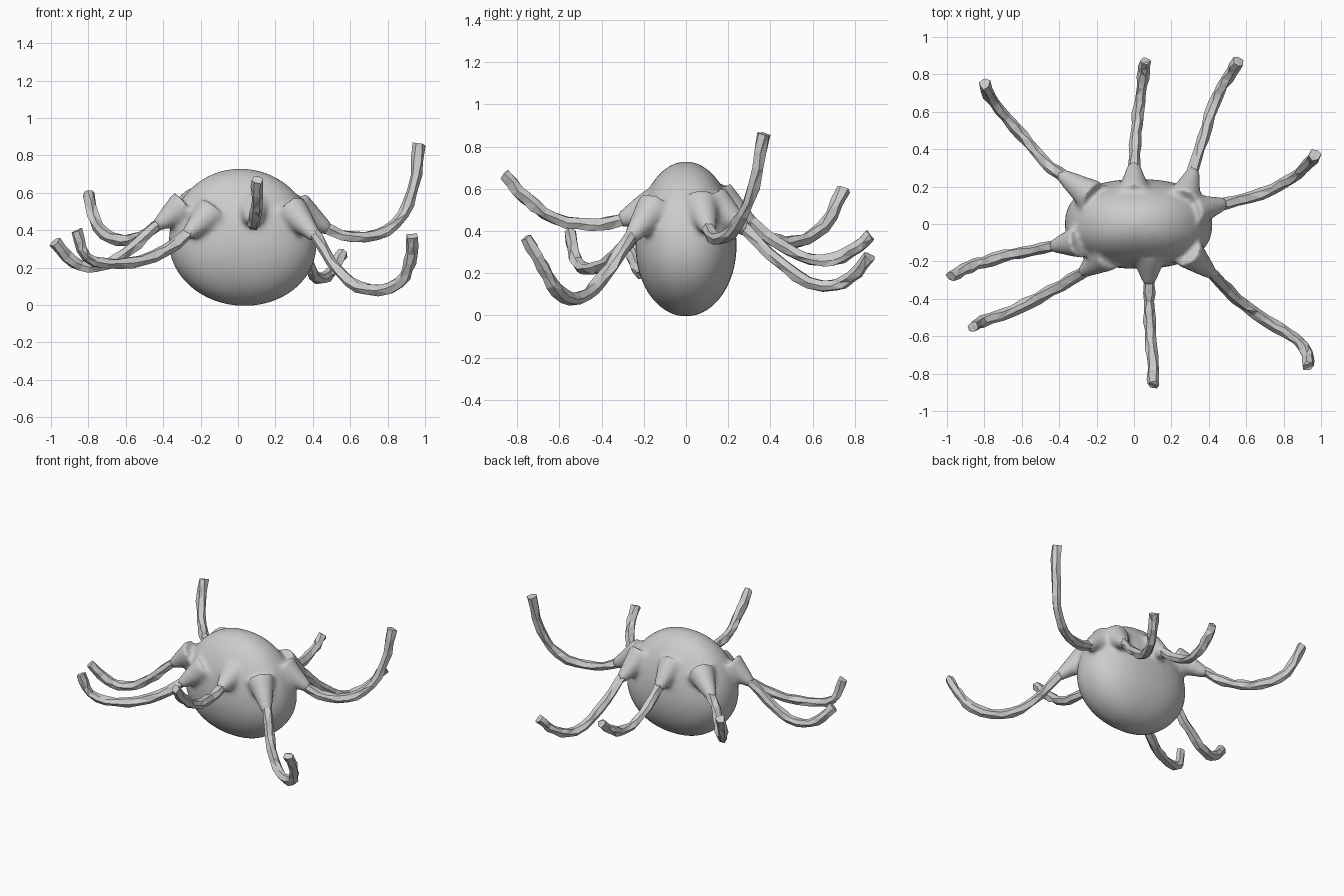
import bpy, bmesh, random
from mathutils import Vector

random.seed(4)
cube = bpy.data.objects.get("Cube")
if cube:
    bpy.data.objects.remove(cube, do_unlink=True)

grey = bpy.data.materials.new("plain grey")
grey.use_nodes = True
colour = (0.6, 0.6, 0.6, 1)
grey.diffuse_color = colour
grey.node_tree.nodes["Principled BSDF"].inputs["Base Color"].default_value = colour

# Path of each limb, from its root on the body to its tip
LIMBS = {
    "back_right_limb": [(-.27, .18, .52), (-.40, .27, .45), (-.52, .38, .37), (-.64, .52, .35),
                        (-.75, .65, .42), (-.80, .75, .60)],
    "back_middle_limb": [(0, .20, .52), (0, .32, .43), (.01, .48, .31), (.03, .65, .26),
                         (.05, .78, .30), (.06, .87, .38)],
    "back_left_limb": [(.28, .17, .50), (.32, .29, .40), (.37, .46, .24), (.43, .65, .14),
                       (.50, .78, .18), (.56, .87, .28)],
    "left_limb": [(.36, .08, .49), (.49, .11, .40), (.68, .16, .365), (.84, .24, .43),
                  (.93, .32, .61), (.97, .37, .86)],
    "front_left_limb": [(.32, -.18, .47), (.42, -.27, .36), (.55, -.40, .17), (.70, -.51, .08),
                        (.86, -.61, .12), (.92, -.68, .23), (.93, -.76, .37)],
    "front_middle_limb": [(.08, -.21, .49), (.08, -.32, .45), (.08, -.46, .43), (.09, -.62, .46),
                          (.10, -.76, .56), (.10, -.86, .67)],
    "front_right_limb": [(-.18, -.19, .46), (-.28, -.26, .37), (-.45, -.36, .26), (-.65, -.46, .22),
                         (-.81, -.52, .26), (-.86, -.55, .40)],
    "right_limb": [(-.33, -.10, .50), (-.44, -.12, .42), (-.60, -.15, .28), (-.76, -.19, .20),
                   (-.88, -.23, .23), (-.98, -.28, .34)],
}


def add_object(name, mesh):
    obj = bpy.data.objects.new(name, mesh)
    mesh.materials.clear()
    mesh.materials.append(grey)
    bpy.context.collection.objects.link(obj)
    return obj


def squash(value, power):
    return abs(value) ** power * (1 if value > 0 else -1)


def limb(name, path):
    """Six-sided tube along a smooth path, roughened slightly."""
    curve = bpy.data.curves.new(name, 'CURVE')
    curve.dimensions = '3D'
    curve.bevel_depth = 0.031
    curve.bevel_resolution = 1
    curve.resolution_u = 3
    curve.use_fill_caps = True
    spline = curve.splines.new('BEZIER')
    spline.bezier_points.add(len(path) - 1)
    for point, place in zip(spline.bezier_points, path):
        point.co = place
        point.handle_left_type = point.handle_right_type = 'AUTO'
    helper = bpy.data.objects.new(name + "_path", curve)
    bpy.context.collection.objects.link(helper)
    bpy.context.view_layer.update()
    graph = bpy.context.evaluated_depsgraph_get()
    mesh = bpy.data.meshes.new_from_object(helper.evaluated_get(graph))
    bpy.data.objects.remove(helper, do_unlink=True)
    bm = bmesh.new()
    bm.from_mesh(mesh)
    bmesh.ops.remove_doubles(bm, verts=bm.verts, dist=0.0005)
    for v in bm.verts:
        v.co += Vector([random.uniform(-.006, .006) for _ in range(3)])
    bmesh.ops.triangulate(bm, faces=bm.faces)
    for f in bm.faces:
        f.smooth = False
    bm.to_mesh(mesh)
    bm.free()
    add_object(name, mesh)


# Rounded body, slightly boxy seen from above
bm = bmesh.new()
bmesh.ops.create_uvsphere(bm, u_segments=48, v_segments=32, radius=1)
for v in bm.verts:
    x, y, z = v.co
    ring = max((x * x + y * y) ** .5, 1e-6)
    x, y = ring * squash(x / ring, .85), ring * squash(y / ring, .85)
    height = .33 + z * (.40 if z > 0 else .335)
    v.co = (.025 + .395 * x + .03 * (.33 - height), .24 * y, height)

# Flared roots that melt into the body
for path in LIMBS.values():
    root, end = Vector(path[0]), Vector(path[1])
    start = root - (end - root) * .4
    axis = end - start
    made = bmesh.ops.create_cone(bm, cap_ends=True, segments=12, radius1=.095,
                                 radius2=.034, depth=axis.length)
    turn = axis.to_track_quat('Z', 'Y')
    for v in made["verts"]:
        v.co = turn @ v.co + (start + end) / 2
mesh = bpy.data.meshes.new("body")
bm.to_mesh(mesh)
bm.free()
body = add_object("body", mesh)
melt = body.modifiers.new("melt", 'REMESH')
melt.mode = 'VOXEL'
melt.voxel_size = 0.014
melt.use_smooth_shade = True
soften = body.modifiers.new("soften", 'SMOOTH')
soften.factor = 0.5
soften.iterations = 14

for name, path in LIMBS.items():
    limb(name, path)
